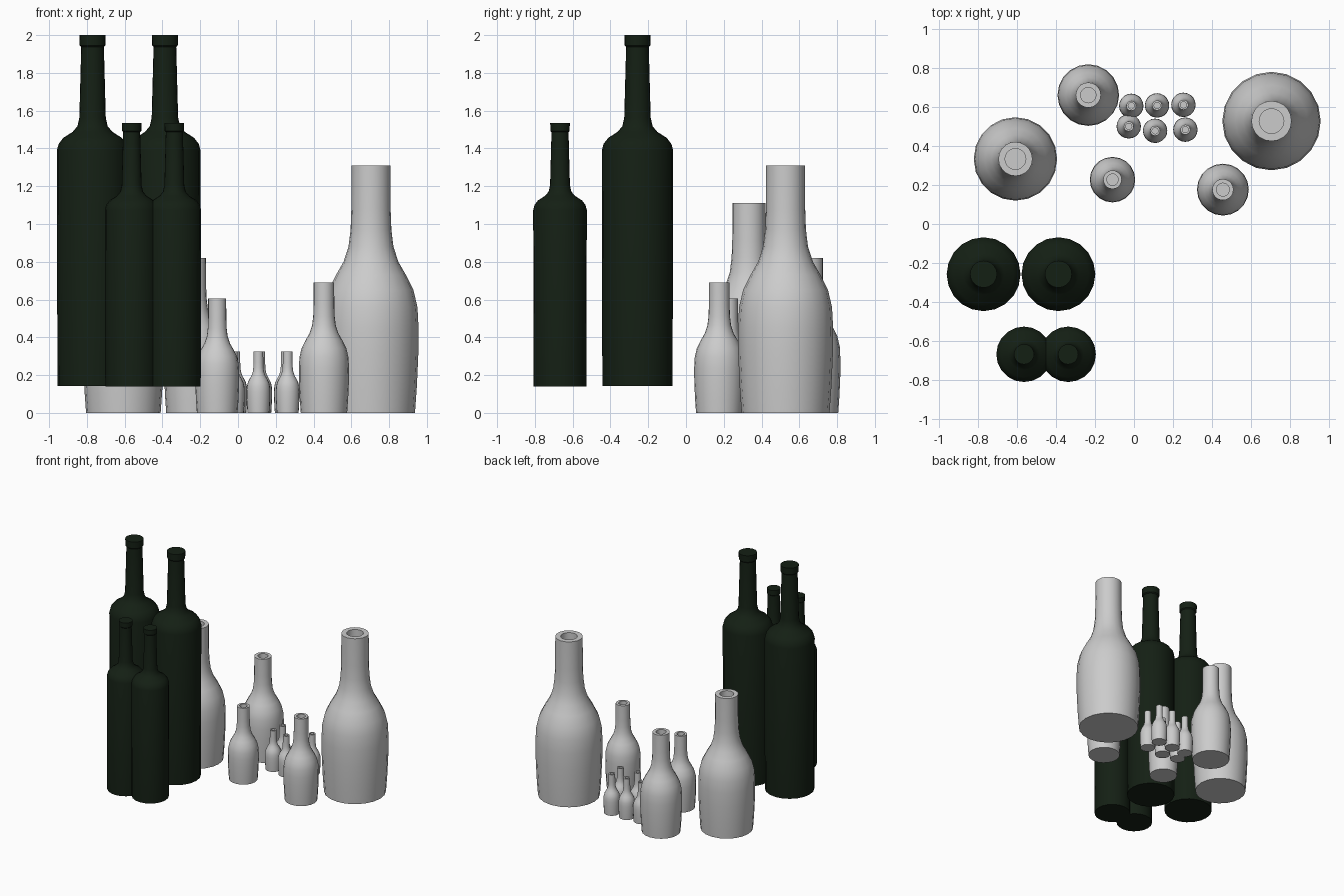
import bpy, bmesh, math

if "Cube" in bpy.data.objects:
    bpy.data.objects.remove(bpy.data.objects["Cube"])

green = bpy.data.materials.new("dark_green_glass")
green.diffuse_color = (0.007, 0.014, 0.007, 1)
green.use_nodes = True
green.node_tree.nodes["Principled BSDF"].inputs["Base Color"].default_value = green.diffuse_color


def lathe(name, profile, loc, scale, sides, mat=None):
    """Revolve an (r, z) profile around z; both ends are capped."""
    bm = bmesh.new()
    rings = []
    for r, z in profile:
        rings.append([bm.verts.new((r * math.cos(2 * math.pi * i / sides),
                                    r * math.sin(2 * math.pi * i / sides), z))
                      for i in range(sides)])
    for a, b in zip(rings, rings[1:]):
        for i in range(sides):
            j = (i + 1) % sides
            bm.faces.new((a[i], a[j], b[j], b[i]))
    bm.faces.new(rings[0][::-1])
    bm.faces.new(rings[-1])
    me = bpy.data.meshes.new(name)
    bm.to_mesh(me)
    bm.free()
    ob = bpy.data.objects.new(name, me)
    bpy.context.collection.objects.link(ob)
    ob.location = loc
    ob.scale = (scale,) * 3
    if mat:
        me.materials.append(mat)
    bpy.ops.object.select_all(action='DESELECT')
    ob.select_set(True)
    bpy.context.view_layer.objects.active = ob
    bpy.ops.object.shade_smooth_by_angle(angle=math.radians(40))
    return ob


# Milk-bottle shape with a recessed mouth, drawn at height 1.31
vase = [(0.233, 0), (0.243, 0.14), (0.251, 0.32), (0.252, 0.45), (0.246, 0.56),
        (0.225, 0.65), (0.185, 0.73), (0.145, 0.80), (0.119, 0.88),
        (0.108, 0.97), (0.104, 1.08), (0.103, 1.31), (0.063, 1.31), (0.063, 1.16)]

# Wine-bottle shape with a lip, drawn at height 1.857
wine = [(0.186, 0), (0.189, 1.245), (0.180, 1.28), (0.155, 1.313),
        (0.105, 1.345), (0.080, 1.375), (0.070, 1.42), (0.060, 1.795),
        (0.068, 1.803), (0.069, 1.857)]

# Grey bottles: x, y, height
for i, (x, y, h) in enumerate([(0.704, 0.527, 1.31), (-0.607, 0.333, 1.11),
                               (-0.234, 0.66, 0.82), (-0.11, 0.227, 0.605),
                               (0.455, 0.176, 0.69)]):
    lathe(f"grey_bottle_{i + 1}", vase, (x, y, 0), h / 1.31, 20)

# Cluster of six small grey bottles
for i, (x, y) in enumerate([(-0.014, 0.605), (0.118, 0.607), (0.253, 0.61),
                            (-0.027, 0.5), (0.108, 0.477), (0.263, 0.483)]):
    lathe(f"small_grey_bottle_{i + 1}", vase, (x, y, 0), 0.325 / 1.31, 20)

# Green bottles, two tall and two short
for i, (x, y, z, s) in enumerate([(-0.77, -0.257, 0.143, 1), (-0.387, -0.257, 0.143, 1),
                                  (-0.563, -0.667, 0.139, 0.751),
                                  (-0.337, -0.667, 0.139, 0.751)]):
    lathe(f"green_bottle_{i + 1}", wine, (x, y, z), s, 20, green)
